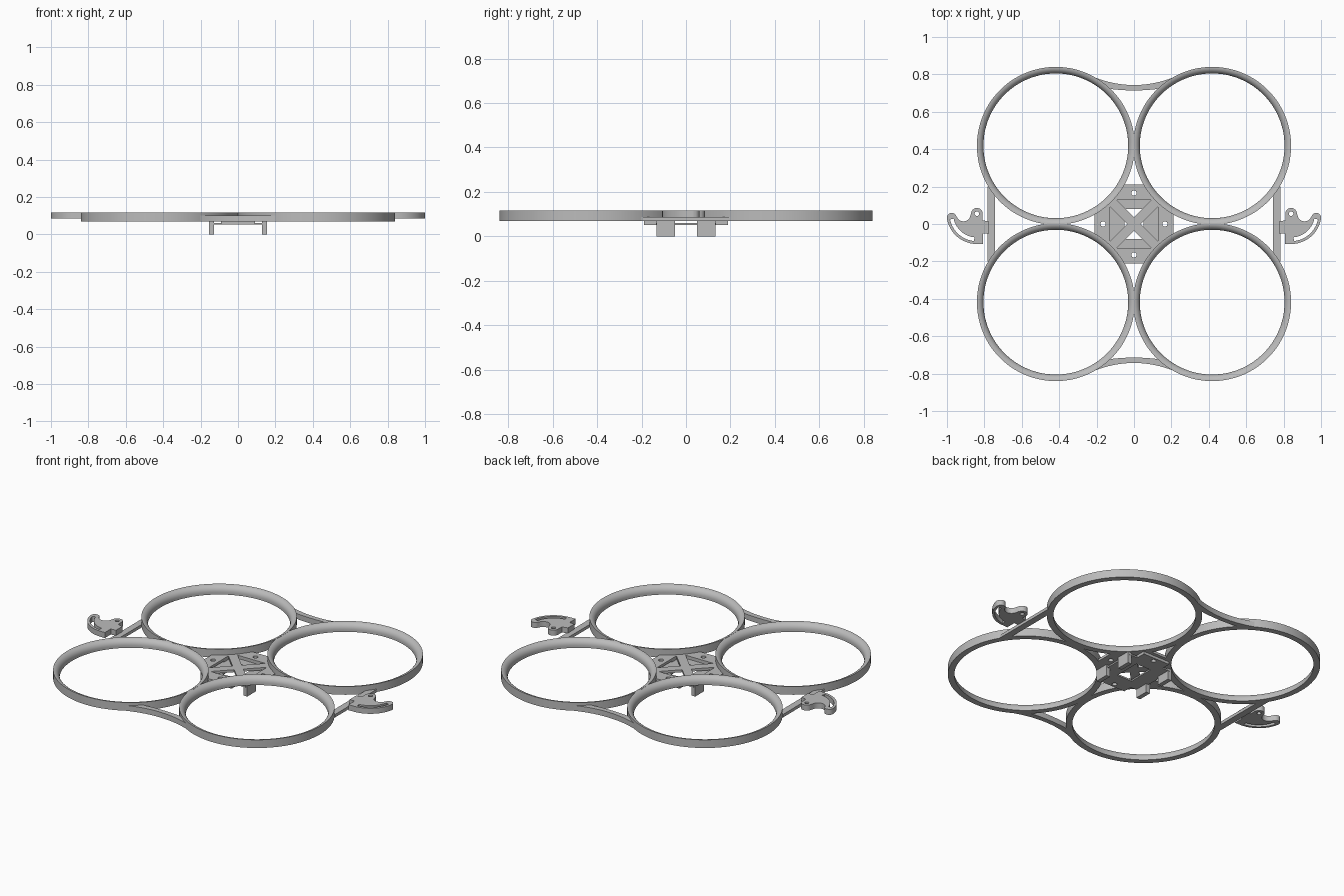
import bpy, bmesh
from math import sin, cos, pi, radians

if "Cube" in bpy.data.objects:
    bpy.data.objects.remove(bpy.data.objects["Cube"])

GREY = (0.5, 0.5, 0.5, 1.0)
mat = bpy.data.materials.new("light_grey_plastic")
mat.use_nodes = True
mat.diffuse_color = GREY
mat.node_tree.nodes["Principled BSDF"].inputs["Base Color"].default_value = GREY


def add_object(name, mesh):
    mesh.name = name
    mesh.materials.clear()
    mesh.materials.append(mat)
    obj = bpy.data.objects.new(name, mesh)
    bpy.context.collection.objects.link(obj)
    bpy.ops.object.select_all(action='DESELECT')
    obj.select_set(True)
    bpy.context.view_layer.objects.active = obj
    bpy.ops.object.shade_smooth_by_angle(angle=radians(30))
    return obj


def arc(cx, cy, r, a0, a1, n):
    return [(cx + r * cos(radians(a0 + (a1 - a0) * i / n)),
             cy + r * sin(radians(a0 + (a1 - a0) * i / n))) for i in range(n + 1)]


def circle(cx, cy, r, n=20):
    return arc(cx, cy, r, 0, 360, n)[:-1]


def flat_part(name, loops, z0, z1):
    """Solid plate: first loop is the outline, the others are holes."""
    curve = bpy.data.curves.new(name, 'CURVE')
    curve.dimensions = '2D'
    curve.fill_mode = 'BOTH'
    curve.extrude = (z1 - z0) / 2
    for loop in loops:
        spline = curve.splines.new('POLY')
        spline.points.add(len(loop) - 1)
        for p, (x, y) in zip(spline.points, loop):
            p.co = (x, y, 0, 1)
        spline.use_cyclic_u = True
    temp = bpy.data.objects.new("temp", curve)
    bpy.context.collection.objects.link(temp)
    bpy.context.view_layer.update()
    mesh = bpy.data.meshes.new_from_object(
        temp.evaluated_get(bpy.context.evaluated_depsgraph_get()))
    bpy.data.objects.remove(temp)
    bm = bmesh.new()
    bm.from_mesh(mesh)
    bmesh.ops.remove_doubles(bm, verts=bm.verts, dist=1e-5)
    bmesh.ops.translate(bm, verts=bm.verts, vec=(0, 0, (z0 + z1) / 2))
    bmesh.ops.recalc_face_normals(bm, faces=bm.faces)
    bm.to_mesh(mesh)
    bm.free()
    return add_object(name, mesh)


def rect(x0, x1, y0, y1):
    return [(x0, y0), (x1, y0), (x1, y1), (x0, y1)]


def mirror_x(loop, s):
    return [(s * x, y) for x, y in loop]


# Propeller guard rings: bell-mouth profile spun around each centre
C, R, WALL, Z0, Z1 = 0.418, 0.422, 0.035, 0.068, 0.117
profile = [(R, Z0), (R, Z1)]
profile += [(R - WALL * sin(t * pi / 16), Z1 - 0.036 * (1 - cos(t * pi / 16)))
            for t in range(1, 9)]
profile.append((R - WALL, Z0))


def guard_ring(name, cx, cy, n=112):
    bm = bmesh.new()
    rows = [[bm.verts.new((cx + r * cos(2 * pi * i / n), cy + r * sin(2 * pi * i / n), z))
             for r, z in profile] for i in range(n)]
    m = len(profile)
    for i in range(n):
        a, b = rows[i], rows[(i + 1) % n]
        for j in range(m):
            k = (j + 1) % m
            bm.faces.new((a[j], b[j], b[k], a[k]))
    bmesh.ops.recalc_face_normals(bm, faces=bm.faces)
    mesh = bpy.data.meshes.new(name)
    bm.to_mesh(mesh)
    bm.free()
    add_object(name, mesh)


for sx, side in ((1, "left"), (-1, "right")):
    for sy, end in ((1, "back"), (-1, "front")):
        guard_ring(f"guard_ring_{end}_{side}", sx * C, sy * C)

# Curved braces joining the rings at front and back
xs = [-0.2 + 0.4 * i / 20 for i in range(21)]
brace = [(x, 0.743 + 0.92 * x * x) for x in xs]
brace += [(x * 0.67, 0.714 + 0.5 * (x * 0.67) ** 2) for x in reversed(xs)]
for sy, end in ((1, "back"), (-1, "front")):
    flat_part(f"curved_brace_{end}", [[(x, sy * y) for x, y in brace]], Z0, 0.1)

# Central plate: chamfered square with an X of struts and screw holes
E, K = 0.21, 0.078
outline = [(E, -K), (E, K), (K, E), (-K, E), (-E, K), (-E, -K), (-K, -E), (K, -E)]
screws = [circle(x, y, 0.014) for x, y in ((0.165, 0), (-0.165, 0), (0, 0.165), (0, -0.165))]
windows = []
for s in (1, -1):
    windows.append([(s * 0.092, s * 0.128), (-s * 0.092, s * 0.128), (0, s * 0.036)])
    windows.append([(s * 0.128, s * 0.092), (s * 0.128, -s * 0.092), (s * 0.036, 0)])
flat_part("centre_plate", [outline] + windows + screws, 0.068, 0.083)

# Lower tray with a central opening, end spacers and four legs
flat_part("lower_tray", [rect(-0.145, 0.145, -0.135, 0.135),
                         rect(-0.05, 0.05, -0.08, 0.08)], 0.052, 0.061)
for sy, end in ((1, "back"), (-1, "front")):
    ys = sorted((sy * 0.133, sy * 0.19))
    flat_part(f"tray_spacer_{end}", [rect(-0.09, 0.09, *ys),
                                     circle(0, sy * 0.165, 0.014)], 0.052, 0.07)
    for sx, side in ((1, "left"), (-1, "right")):
        lx = sorted((sx * 0.128, sx * 0.154))
        ly = sorted((sy * 0.05, sy * 0.133))
        flat_part(f"leg_{end}_{side}", [rect(*lx, *ly)], 0, 0.07)

# Side bars and slotted mounting ears
HX, HY = 0.84, 0.055
ear = [(0.775, -0.05), (0.808, -0.05), (0.808, -0.108)]
ear += arc(HX, HY, 0.162, -90, -8, 18)
ear += arc(0.974, 0.034, 0.026, 0, 170, 8)
ear += arc(0.912, 0.052, 0.038, -25, -165, 8)
ear += arc(HX, HY, 0.031, 10, 190, 10)
ear += [(0.809, 0.02), (0.775, 0.012)]
slot = arc(HX, HY, 0.147, -84, -12, 14) + arc(HX, HY, 0.127, -12, -84, 14)
pivot = circle(HX, HY, 0.012)
for sx, side in ((1, "left"), (-1, "right")):
    flat_part(f"side_bar_{side}", [mirror_x(rect(0.742, 0.782, -0.2, 0.2), sx)], Z0, 0.086)
    flat_part(f"mounting_ear_{side}", [mirror_x(l, sx) for l in (ear, slot, pivot)], 0.084, Z1)
